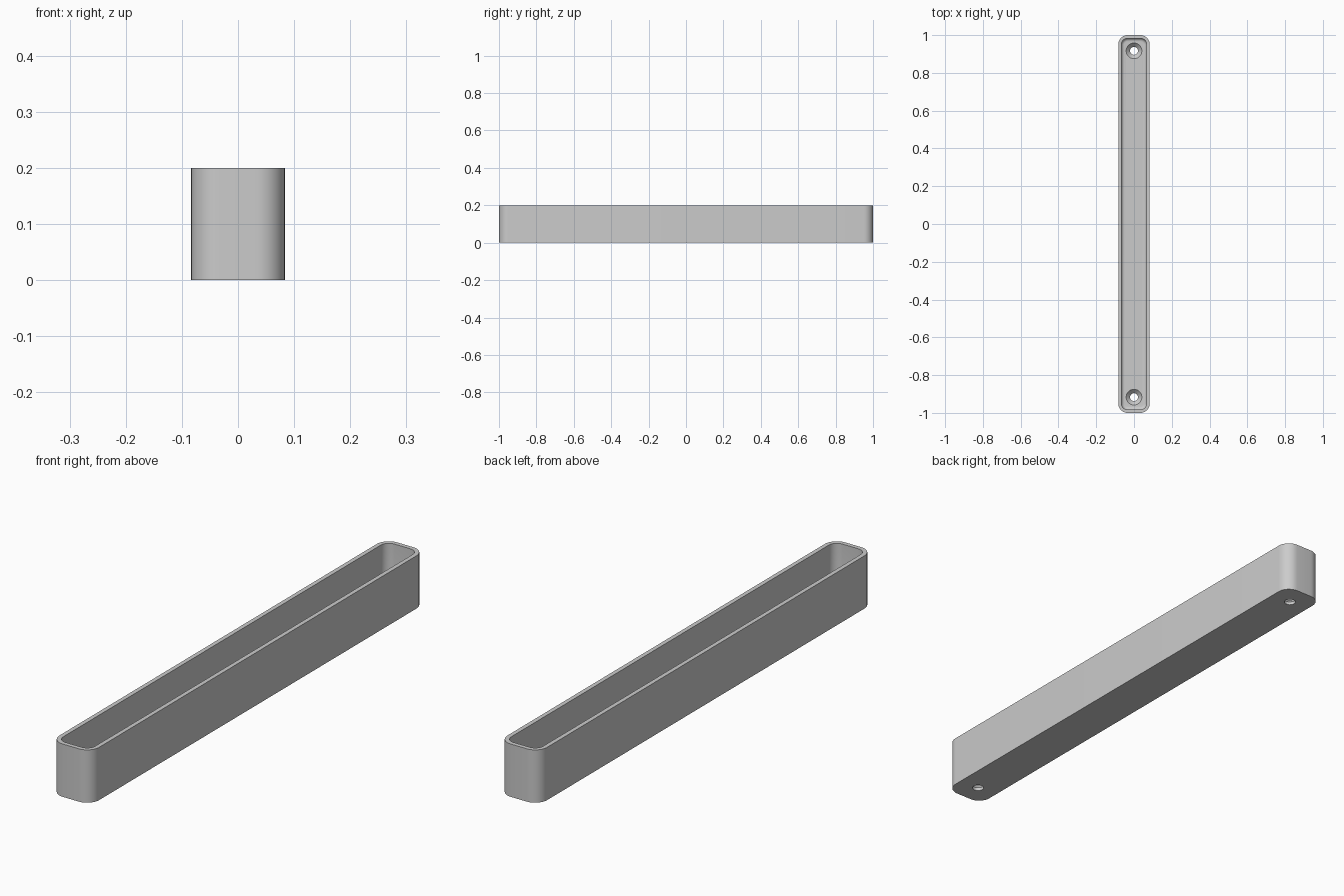
import bpy, bmesh, math

if "Cube" in bpy.data.objects:
    bpy.data.objects.remove(bpy.data.objects["Cube"], do_unlink=True)

UNIT = 1 / 60          # one design unit
HALF_W, HALF_L, HEIGHT = 5 * UNIT, 60 * UNIT, 12 * UNIT
CORNER, WALL, FLOOR, FILLET = 3 * UNIT, UNIT, 2 * UNIT, UNIT
HOLE_Y = 55 * UNIT

grey = bpy.data.materials.new("plain grey")
grey.use_nodes = True
colour = (0.6, 0.6, 0.6, 1)
grey.diffuse_color = colour
grey.node_tree.nodes["Principled BSDF"].inputs["Base Color"].default_value = colour


def rounded_ring(inset, z, steps=10):
    """Rounded rectangle outline, moved inward by inset."""
    radius = CORNER - inset
    cx, cy = HALF_W - CORNER, HALF_L - CORNER
    ring = []
    for quarter, (sx, sy) in enumerate([(1, 1), (-1, 1), (-1, -1), (1, -1)]):
        for i in range(steps + 1):
            a = math.pi / 2 * (quarter + i / steps)
            ring.append((sx * cx + radius * math.cos(a), sy * cy + radius * math.sin(a), z))
    return ring


def circle_ring(radius, y, z, count=40):
    return [(radius * math.cos(2 * math.pi * i / count),
             y + radius * math.sin(2 * math.pi * i / count), z) for i in range(count)]


def loft(name, rings):
    """Closed solid through a stack of rings, bottom to top."""
    bm = bmesh.new()
    loops = [[bm.verts.new(p) for p in ring] for ring in rings]
    for low, high in zip(loops, loops[1:]):
        n = len(low)
        for i in range(n):
            j = (i + 1) % n
            bm.faces.new((low[i], low[j], high[j], high[i]))
    bm.faces.new(loops[0][::-1])
    bm.faces.new(loops[-1])
    mesh = bpy.data.meshes.new(name)
    bm.to_mesh(mesh)
    bm.free()
    obj = bpy.data.objects.new(name, mesh)
    bpy.context.collection.objects.link(obj)
    mesh.materials.append(grey)
    return obj


# Outer body
tray = loft("tray", [rounded_ring(0, 0), rounded_ring(0, HEIGHT)])

# Cavity with a rounded lower edge
cavity_rings = []
for i in range(7):
    a = math.pi / 2 * i / 6
    cavity_rings.append(rounded_ring(WALL + FILLET * (1 - math.sin(a)),
                                     FLOOR + FILLET * (1 - math.cos(a))))
cavity_rings.append(rounded_ring(WALL, HEIGHT + UNIT))
cutters = [loft("cavity_cutter", cavity_rings)]

# Countersunk screw holes, one near each end
small, large = 1.25 * UNIT, 2.5 * UNIT
for side, y in (("front", -HOLE_Y), ("back", HOLE_Y)):
    cutters.append(loft(side + "_hole_cutter", [
        circle_ring(small, y, -UNIT),
        circle_ring(small, y, FLOOR - 1.25 * UNIT),
        circle_ring(large, y, FLOOR),
        circle_ring(large, y, FLOOR + UNIT / 2)]))

bpy.context.view_layer.objects.active = tray
tray.select_set(True)
for cutter in cutters:
    mod = tray.modifiers.new(cutter.name, 'BOOLEAN')
    mod.operation, mod.solver, mod.object = 'DIFFERENCE', 'EXACT', cutter
    bpy.ops.object.modifier_apply(modifier=mod.name)
    bpy.data.objects.remove(cutter, do_unlink=True)

bpy.ops.object.shade_smooth_by_angle(angle=math.radians(30))
